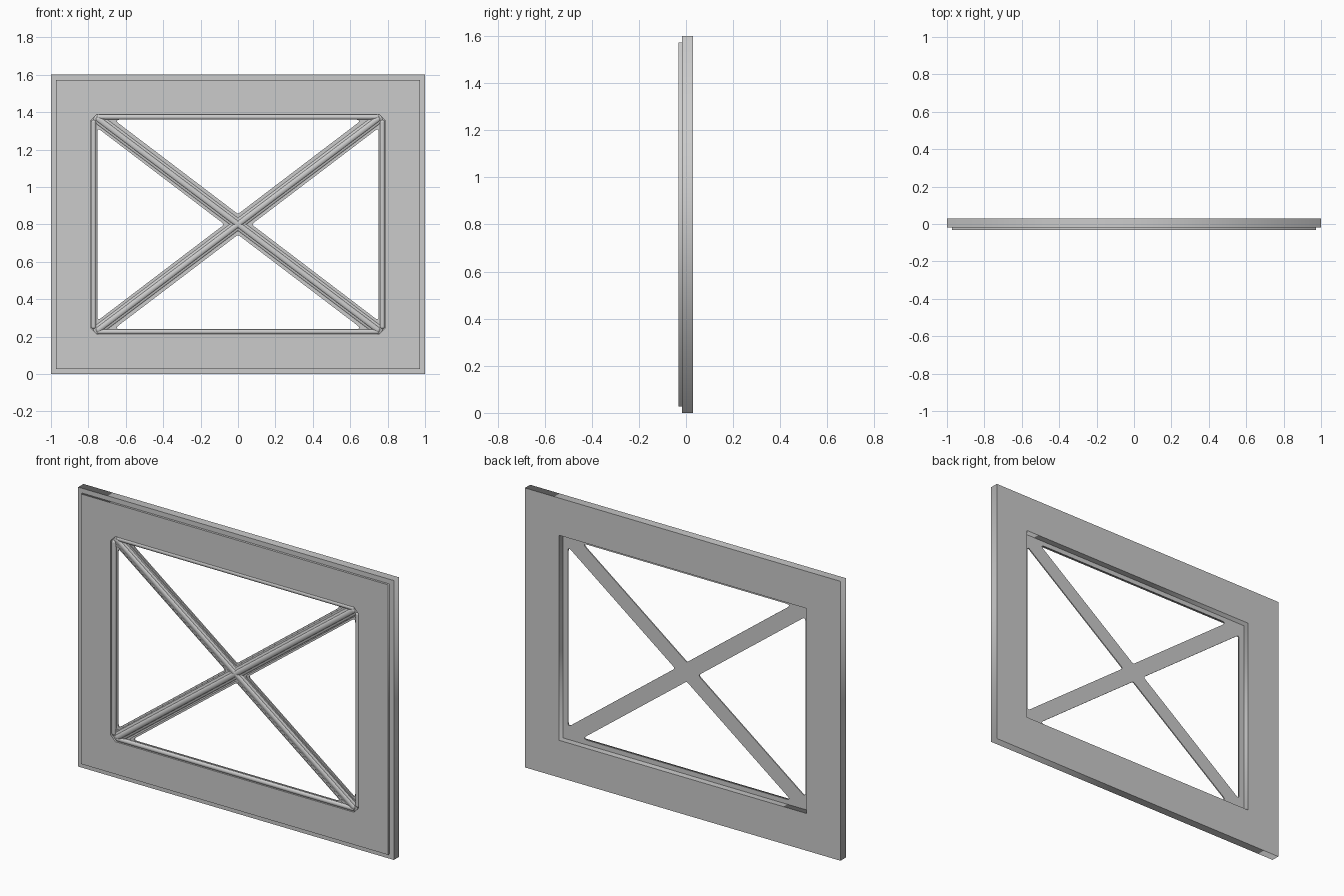
import bpy, bmesh, math
from mathutils import Vector

cube = bpy.data.objects.get("Cube")
if cube:
    bpy.data.objects.remove(cube, do_unlink=True)

grey = bpy.data.materials.new("plain_grey")
grey.use_nodes = True
colour = (0.6, 0.6, 0.6, 1)
grey.diffuse_color = colour
grey.node_tree.nodes["Principled BSDF"].inputs["Base Color"].default_value = colour

MID = 0.8            # height of the centre
OPEN_X, OPEN_Z = 0.785, 0.587   # half size of the opening
EDGE_X, EDGE_Z = 0.752, 0.56    # half size of the glazed area
BAR = 0.044          # half width of a diagonal bar


def add_object(name, mesh):
    ob = bpy.data.objects.new(name, mesh)
    bpy.context.collection.objects.link(ob)
    mesh.materials.clear()
    mesh.materials.append(grey)
    return ob


def rectangle(w, h, cut=0):
    """Outline of a centred rectangle, optionally with cut corners."""
    if not cut:
        return [(-w, -h), (w, -h), (w, h), (-w, h)]
    return [(-w + cut, -h), (w - cut, -h), (w, -h + cut), (w, h - cut),
            (w - cut, h), (-w + cut, h), (-w, h - cut), (-w, -h + cut)]


def rounded(points, radius, steps=4):
    """Round each corner of a convex polygon."""
    out = []
    for i, p in enumerate(points):
        p = Vector(p)
        a = (Vector(points[i - 1]) - p).normalized()
        b = (Vector(points[(i + 1) % len(points)]) - p).normalized()
        reach = radius / math.tan(a.angle(b) / 2)
        start, end = p + a * reach, p + b * reach
        for k in range(steps + 1):
            t = k / steps
            out.append(start * (1 - t) ** 2 + p * (2 * t * (1 - t)) + end * t ** 2)
    return out


def slab(name, outlines, front, back, bevel=0):
    """Fill an outline with holes and give it thickness along y."""
    cu = bpy.data.curves.new(name, 'CURVE')
    cu.dimensions = '2D'
    cu.fill_mode = 'BOTH'
    cu.extrude = (back - front) / 2 - bevel
    cu.bevel_depth = bevel
    cu.bevel_resolution = 1
    cu.offset = -bevel
    for outline in outlines:
        sp = cu.splines.new('POLY')
        sp.points.add(len(outline) - 1)
        for pt, co in zip(sp.points, outline):
            pt.co = (co[0], co[1], 0, 1)
        sp.use_cyclic_u = True
    tmp = bpy.data.objects.new(name + "_outline", cu)
    bpy.context.collection.objects.link(tmp)
    bpy.context.view_layer.update()
    deps = bpy.context.evaluated_depsgraph_get()
    mesh = bpy.data.meshes.new_from_object(tmp.evaluated_get(deps))
    bpy.data.objects.remove(tmp, do_unlink=True)
    for v in mesh.vertices:
        x, z, y = v.co
        v.co = (x, (front + back) / 2 - y, z + MID)
    return add_object(name, mesh)


def triangles(grow, radius):
    """The four glazed openings, each pushed outward by grow."""
    slope = EDGE_Z / EDGE_X * 1.02
    lift = (BAR - grow) * math.hypot(1, slope)
    w, h = EDGE_X + grow, EDGE_Z + grow
    side = h - lift
    top = [(0, lift), ((h - lift) / slope, h), (-(h - lift) / slope, h)]
    right = [(lift / slope, 0), (w, slope * w - lift), (w, lift - slope * w)]
    shapes = [top, right] + [[(-x, -z) for x, z in t] for t in (top, right)]
    return [rounded(t, radius) for t in shapes]


def bead(name, a, b, radius, base, height, steps=5):
    """Half-round strip with rounded ends, running from a to b."""
    a, b = Vector(a), Vector(b)
    angle = math.atan2(b.y - a.y, b.x - a.x)
    bm = bmesh.new()
    rings = []
    for k in range(steps + 1):
        t = k / steps * math.pi / 2
        r, y = radius * max(math.cos(t), 0.05), base - height * math.sin(t)
        ring = []
        for centre, turn in ((b, -math.pi / 2), (a, math.pi / 2)):
            for j in range(9):
                u = angle + turn + math.pi * j / 8
                ring.append(bm.verts.new((centre.x + r * math.cos(u), y,
                                          centre.y + r * math.sin(u) + MID)))
        rings.append(ring)
    for low, high in zip(rings, rings[1:]):
        for j in range(len(low)):
            n = (j + 1) % len(low)
            bm.faces.new((low[j], low[n], high[n], high[j]))
    bm.faces.new(rings[-1])
    bmesh.ops.recalc_face_normals(bm, faces=bm.faces)
    mesh = bpy.data.meshes.new(name)
    bm.to_mesh(mesh)
    bm.free()
    ob = add_object(name, mesh)
    for p in mesh.polygons:
        p.use_smooth = True
    return ob


# Outer frame: body with a square opening, thinner raised face in front
slab("frame_body", [rectangle(1, MID), rectangle(OPEN_X, OPEN_Z)], -0.018, 0.03)
slab("frame_face", [rectangle(0.973, 0.773), rectangle(OPEN_X, OPEN_Z, 0.03)],
     -0.031, -0.018)

# Lattice of border strips and crossing bars, stepped toward the front
slab("lattice_base", [rectangle(OPEN_X, OPEN_Z)] + triangles(0, 0.012), -0.013, -0.006)
slab("lattice_step", [rectangle(OPEN_X, OPEN_Z)] + triangles(0.009, 0.012), -0.019, -0.013)

# Half-round beads on the border strips
R = 0.013
for s, side, level in ((1, "left", "top"), (-1, "right", "bottom")):
    z, x = s * (OPEN_Z - R), s * (OPEN_X - R)
    bead(level + "_bead", (-0.742, z), (0.742, z), R, -0.019, 0.011)
    bead(side + "_bead", (x, -0.546), (x, 0.546), R, -0.019, 0.011)

# Wide and narrow beads along the diagonal bars
for s, name in ((1, "rising"), (-1, "falling")):
    a, b = (-0.745, -0.562 * s), (0.745, 0.562 * s)
    bead(name + "_bar_bead", a, b, 0.027, -0.019, 0.006)
    bead(name + "_bar_ridge", a, b, 0.015, -0.022, 0.009)
